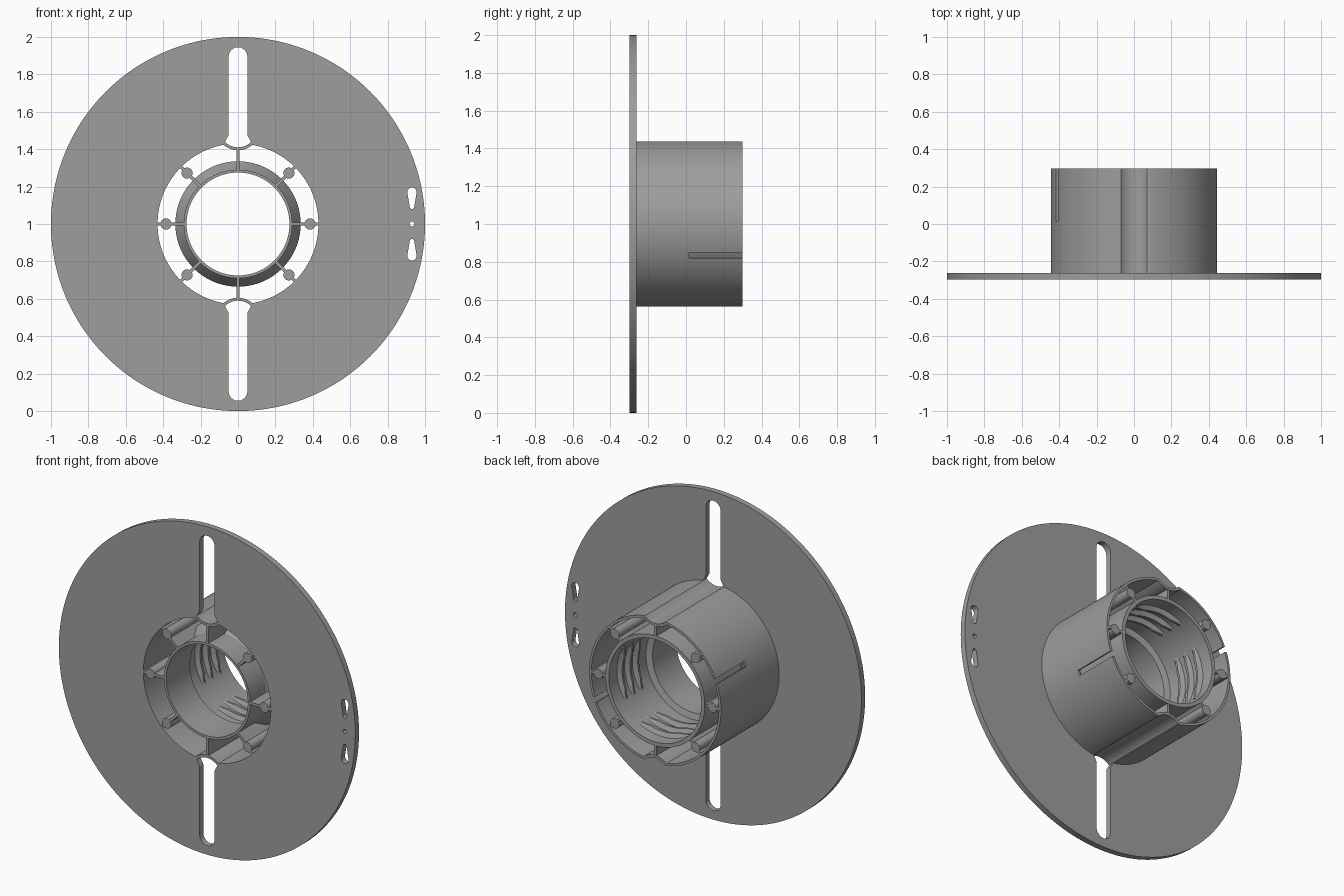
import bpy, bmesh, math
from mathutils import Vector

if "Cube" in bpy.data.objects:
    bpy.data.objects.remove(bpy.data.objects["Cube"])

FRONT, BACK, PLATE = -0.298, 0.298, -0.262
N = 240

grey = bpy.data.materials.new("plain grey")
grey.diffuse_color = (0.34, 0.34, 0.34, 1)
grey.use_nodes = True
grey.node_tree.nodes["Principled BSDF"].inputs["Base Color"].default_value = grey.diffuse_color


def polar(r, a, y, t=0.0):
    """Point at radius r, angle a around the hub axis, sideways offset t."""
    return Vector((r * math.cos(a) - t * math.sin(a), y,
                   1 + r * math.sin(a) + t * math.cos(a)))


def skin(name, rings, loop=False):
    """Join equal rings of points; loop closes last to first, otherwise cap."""
    bm = bmesh.new()
    vs = [[bm.verts.new(p) for p in ring] for ring in rings]
    n = len(vs[0])
    for k in range(len(vs) if loop else len(vs) - 1):
        a, b = vs[k], vs[(k + 1) % len(vs)]
        for i in range(n):
            j = (i + 1) % n
            bm.faces.new((a[i], a[j], b[j], b[i]))
    if not loop:
        bm.faces.new(vs[0])
        bm.faces.new(vs[-1])
    bmesh.ops.recalc_face_normals(bm, faces=bm.faces)
    me = bpy.data.meshes.new(name)
    bm.to_mesh(me)
    bm.free()
    me.materials.append(grey)
    ob = bpy.data.objects.new(name, me)
    bpy.context.collection.objects.link(ob)
    return ob


def prism(name, pts, y0, y1):
    """Extrude a flat outline (x, height above axis) along y."""
    return skin(name, [[Vector((x, y, 1 + z)) for x, z in pts] for y in (y0, y1)])


def select(ob):
    bpy.ops.object.select_all(action='DESELECT')
    ob.select_set(True)
    bpy.context.view_layer.objects.active = ob


def cut(ob, cutter):
    cutter.hide_render = True
    m = ob.modifiers.new("cut", 'BOOLEAN')
    m.operation, m.solver, m.object = 'DIFFERENCE', 'EXACT', cutter
    select(ob)
    bpy.ops.object.modifier_apply(modifier=m.name)
    bpy.data.objects.remove(cutter)


# Hub outline: a circle with a concave groove at the top and bottom
GROOVE_C = 0.51


def hub_radius(a, r, groove):
    s, c = math.cos(a), abs(math.sin(a))
    d = groove ** 2 - (GROOVE_C * s) ** 2
    return min(r, GROOVE_C * c - math.sqrt(d)) if d > 0 else r


angles = [2 * math.pi * i / N for i in range(N)]


def outer(y):
    return [polar(hub_radius(a, 0.445, 0.100), a, y) for a in angles]


def inner(y):
    return [polar(hub_radius(a, 0.430, 0.116), a, y) for a in angles]


def circle(r, y):
    return [polar(r, a, y) for a in angles]


# Round flange plate
flange = skin("flange", [circle(1, FRONT), circle(1, PLATE), inner(PLATE), inner(FRONT)], True)

# Long slots, flared where they meet the hub groove
for s in (1, -1):
    pts = [(0.05, 0.475), (0.05, 0.895)]
    pts += [(0.05 * math.cos(t), 0.895 + 0.05 * math.sin(t))
            for t in [math.pi * i / 16 for i in range(1, 16)]]
    pts += [(-0.05, 0.895), (-0.05, 0.475)]
    for i in range(13):
        x = -0.07 + 0.14 * i / 12
        pts.append((x, GROOVE_C - math.sqrt(0.1 ** 2 - x * x)))
    cut(flange, prism("slot_cutter", [(x, s * z) for x, z in pts], -0.4, -0.2))

# Teardrop holes and pin hole near the right rim
for s in (1, -1):
    drop = [(0.025 * math.cos(t), 0.170 + 0.025 * math.sin(t))
            for t in [math.pi * i / 12 for i in range(13)]]
    drop += [(0.012 * math.cos(t), 0.092 + 0.012 * math.sin(t))
             for t in [math.pi + math.pi * i / 8 for i in range(9)]]
    cut(flange, prism("teardrop_cutter", [(0.93 + x, s * z) for x, z in drop], -0.4, -0.2))
pin = [(0.93 + 0.013 * math.cos(t), 0.013 * math.sin(t))
       for t in [math.pi * i / 8 for i in range(16)]]
cut(flange, prism("pin_cutter", pin, -0.4, -0.2))

# Hub wall with two slits running in from the back edge
hub = skin("hub_wall", [outer(-0.28), outer(BACK), inner(BACK), inner(-0.28)], True)
for deg in (-22, 158):
    a = math.radians(deg)
    rings = [[polar(r, a, y, t) for r, t in
              ((0.40, -0.016), (0.48, -0.016), (0.48, 0.016), (0.40, 0.016))]
             for y in (0.015, 0.35)]
    cut(hub, skin("slit_cutter", rings))

# Inner sleeve, narrowed toward the front
sleeve_profile = [(0.290, FRONT), (0.290, -0.14), (0.335, -0.07), (0.335, BACK),
                  (0.312, BACK), (0.312, -0.06), (0.275, -0.07), (0.275, FRONT)]
sleeve = skin("sleeve", [circle(r, y) for r, y in sleeve_profile], True)
parts = [flange, hub, sleeve]

# Ribs between sleeve and hub, with round bosses on all but the vertical ones
for k in range(8):
    a = k * math.pi / 4
    vertical = k in (2, 6)
    r1 = 0.402 if vertical else 0.437
    side = [(0.284, FRONT + .001), (0.284, -0.138), (0.325, -0.072),
            (0.325, BACK - .001), (r1, BACK - .001), (r1, FRONT + .001)]
    skin("rib", [[polar(r, a, y, t) for r, y in side] for t in (-0.008, 0.008)])
    if not vertical:
        x, z = 0.385 * math.cos(a), 0.385 * math.sin(a)
        pts = [(x + 0.03 * math.cos(t), z + 0.03 * math.sin(t))
               for t in [math.pi * i / 14 for i in range(28)]]
        parts.append(prism("boss", pts, FRONT, BACK))

# Four groups of three thread segments inside the sleeve
for g in range(4):
    for row in range(3):
        rings = []
        for i in range(25):
            u = i / 24
            a = g * math.pi / 2 + math.radians(-32 + 64 * u)
            h = 0.004 + 0.024 * min(1, 5 * u, 5 * (1 - u))
            y = 0.05 + 0.075 * row + 0.014 * (u - 0.5)
            rings.append([polar(0.316, a, y - 0.022), polar(0.314 - h, a, y - 0.007),
                          polar(0.314 - h, a, y + 0.007), polar(0.316, a, y + 0.022)])
        parts.append(skin("thread", rings))

for ob in parts:
    select(ob)
    bpy.ops.object.shade_smooth_by_angle(angle=math.radians(25))
